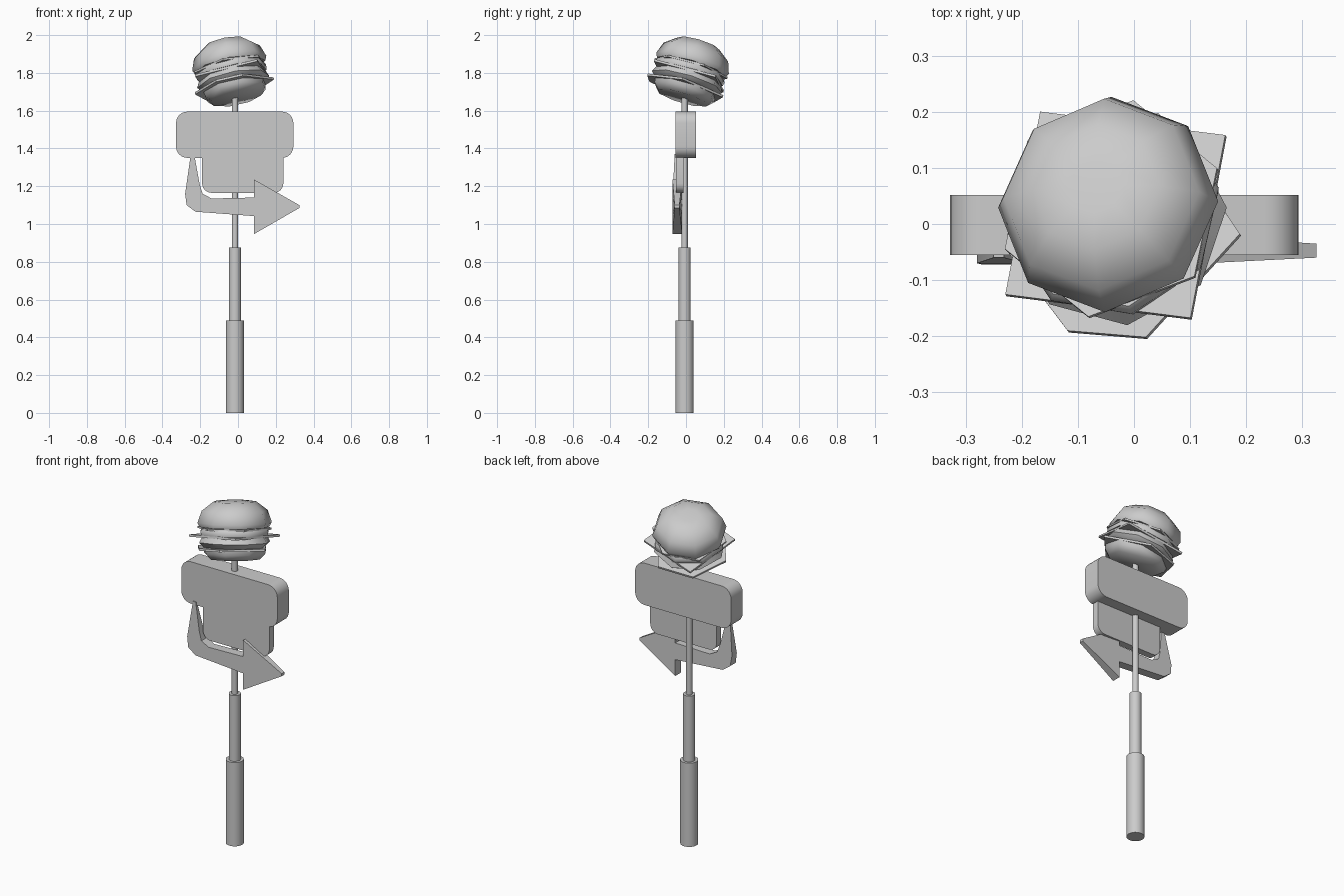
import bpy, bmesh
from math import sin, cos, pi, radians
from mathutils import Matrix, Vector

if "Cube" in bpy.data.objects:
    bpy.data.objects.remove(bpy.data.objects["Cube"])

gray = bpy.data.materials.new("plain_gray")
gray.use_nodes = True
COLOR = (0.6, 0.6, 0.6, 1)
gray.diffuse_color = COLOR
gray.node_tree.nodes["Principled BSDF"].inputs["Base Color"].default_value = COLOR


def finish(name, bm, matrix=None, smooth=35):
    bmesh.ops.recalc_face_normals(bm, faces=bm.faces)
    mesh = bpy.data.meshes.new(name)
    bm.to_mesh(mesh)
    bm.free()
    mesh.materials.append(gray)
    obj = bpy.data.objects.new(name, mesh)
    bpy.context.collection.objects.link(obj)
    if matrix:
        obj.matrix_world = matrix
    bpy.ops.object.select_all(action='DESELECT')
    obj.select_set(True)
    bpy.context.view_layer.objects.active = obj
    bpy.ops.object.shade_smooth_by_angle(angle=radians(smooth))
    return obj


def loft(name, rings, matrix=None, smooth=35):
    """Bridge rings of equal size and cap both ends."""
    bm = bmesh.new()
    loops = [[bm.verts.new(p) for p in ring] for ring in rings]
    n = len(loops[0])
    for a, b in zip(loops, loops[1:]):
        for i in range(n):
            j = (i + 1) % n
            bm.faces.new((a[i], a[j], b[j], b[i]))
    bm.faces.new(loops[0])
    bm.faces.new(loops[-1])
    return finish(name, bm, matrix, smooth)


def circle(r, z, sides, x=0, y=0, turn=0):
    return [(x + r * cos(turn + 2 * pi * i / sides),
             y + r * sin(turn + 2 * pi * i / sides), z) for i in range(sides)]


def rounded_board(name, x0, x1, z0, z1, y0, y1, r):
    outline = []
    corners = ((x1 - r, z1 - r), (x0 + r, z1 - r), (x0 + r, z0 + r), (x1 - r, z0 + r))
    for k, (cx, cz) in enumerate(corners):
        for s in range(7):
            a = (k + s / 6) * pi / 2
            outline.append((cx + r * cos(a), cz + r * sin(a)))
    return loft(name, [[(x, y, z) for x, z in outline] for y in (y0, y1)])


# Telescoping pole
PX, PY = -0.016, -0.007
for name, r, z0, z1 in (("pole_base", 0.048, 0, 0.49),
                        ("pole_middle", 0.032, 0.49, 0.875),
                        ("pole_top", 0.017, 0.875, 1.69)):
    loft(name, [circle(r, z, 24, PX, PY) for z in (z0, z1)])

# Sign boards
rounded_board("upper_sign", -0.328, 0.293, 1.35, 1.595, -0.055, 0.052, 0.06)
rounded_board("lower_sign", -0.19, 0.24, 1.165, 1.42, -0.053, -0.012, 0.05)

# Bent arrow: x, z, front y, back y, thinning toward both ends
ARROW = ((-0.25, 1.37, -0.06, -0.05), (-0.28, 1.16, -0.07, -0.025),
         (-0.272, 1.1, -0.072, -0.02), (-0.225, 1.065, -0.072, -0.02),
         (0.084, 1.042, -0.072, -0.02), (0.084, 0.946, -0.072, -0.02),
         (0.325, 1.085, -0.06, -0.035), (0.325, 1.1, -0.06, -0.035),
         (0.084, 1.236, -0.072, -0.02), (0.084, 1.14, -0.072, -0.02),
         (-0.14, 1.135, -0.072, -0.02), (-0.187, 1.16, -0.072, -0.02),
         (-0.203, 1.21, -0.068, -0.027), (-0.232, 1.37, -0.06, -0.05))
loft("arrow", [[(x, f, z) for x, z, f, b in ARROW],
               [(x, b, z) for x, z, f, b in ARROW]], smooth=20)

# Tilted burger frame
axis_turn = Matrix.Rotation(radians(20), 4, Vector((-0.82, -0.57, 0)))
BURGER = Matrix.Translation((-0.008, -0.02, 1.668)) @ axis_turn


def layer(name, profile, turn=0.0):
    return loft(name, [circle(r, z, 8, turn=turn) for r, z in profile],
                BURGER, 50)


def sheet(name, angles, r, z, thick=0.012):
    pts = [(r * cos(radians(a)), r * sin(radians(a))) for a in angles]
    return loft(name, [[(x, y, h) for x, y in pts] for h in (z, z + thick)],
                BURGER, 20)


layer("bottom_bun", ((0.14, 0), (0.17, 0.03), (0.175, 0.055)), 0.3)
sheet("lettuce", (-6, 74, 130, 190, 244, 283), 0.215, 0.052)
layer("patty", ((0.165, 0.06), (0.195, 0.09), (0.18, 0.12)), 0.1)
sheet("cheese", (36, 126, 216, 306), 0.242, 0.118)
layer("tomato", ((0.19, 0.13), (0.195, 0.15), (0.185, 0.165)), 0.2)
sheet("upper_lettuce", range(20, 380, 60), 0.203, 0.16, 0.01)
layer("top_bun", ((0.19, 0.172), (0.2, 0.195), (0.178, 0.258),
                  (0.116, 0.305), (0.05, 0.312)))
